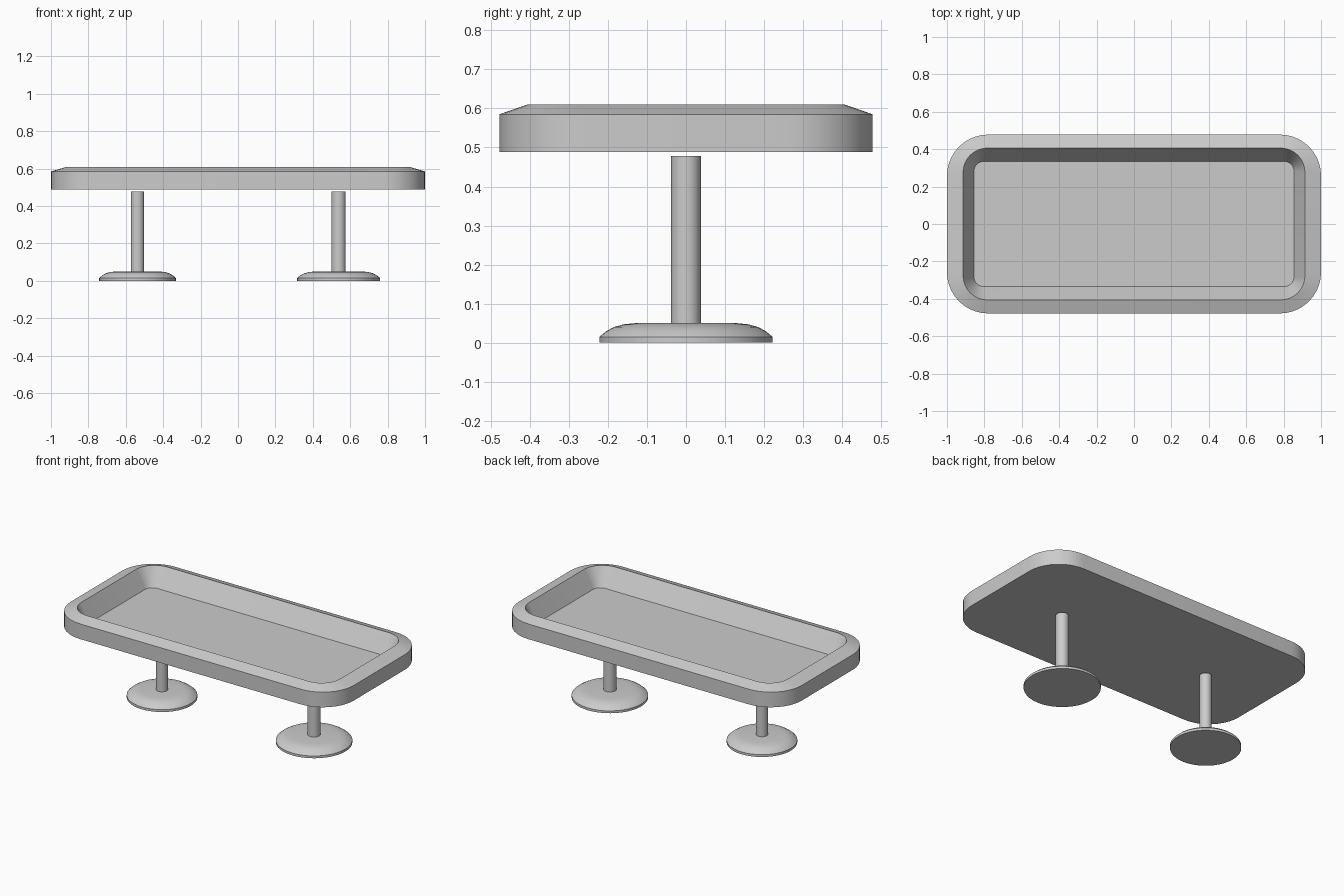
import bpy, bmesh, math

if "Cube" in bpy.data.objects:
    bpy.data.objects.remove(bpy.data.objects["Cube"])


def smooth(obj):
    bpy.ops.object.select_all(action='DESELECT')
    obj.select_set(True)
    bpy.context.view_layer.objects.active = obj
    bpy.ops.object.shade_smooth_by_angle(angle=math.radians(35))


def make_object(name, bm):
    bmesh.ops.recalc_face_normals(bm, faces=bm.faces)
    mesh = bpy.data.meshes.new(name)
    bm.to_mesh(mesh)
    bm.free()
    obj = bpy.data.objects.new(name, mesh)
    bpy.context.collection.objects.link(obj)
    smooth(obj)
    return obj


def loft(name, rings):
    """Join stacked rings of points and cap both ends."""
    bm = bmesh.new()
    loops = [[bm.verts.new(p) for p in ring] for ring in rings]
    n = len(loops[0])
    for a, b in zip(loops, loops[1:]):
        for i in range(n):
            j = (i + 1) % n
            bm.faces.new((a[i], a[j], b[j], b[i]))
    bm.faces.new(loops[0])
    bm.faces.new(loops[-1])
    return make_object(name, bm)


def rounded_rect(hx, hy, r, z, steps=10):
    pts = []
    for k, (sx, sy) in enumerate([(1, 1), (-1, 1), (-1, -1), (1, -1)]):
        for i in range(steps + 1):
            a = math.pi / 2 * (k + i / steps)
            pts.append((sx * (hx - r) + r * math.cos(a),
                        sy * (hy - r) + r * math.sin(a), z))
    return pts


def circle(cx, r, z, n=40):
    return [(cx + r * math.cos(2 * math.pi * i / n),
             r * math.sin(2 * math.pi * i / n), z) for i in range(n)]


# Tray top: outer wall, sloped rim, inner wall, recessed floor
loft("tray_top", [
    rounded_rect(1.0, 0.478, 0.22, 0.488),
    rounded_rect(1.0, 0.478, 0.22, 0.585),
    rounded_rect(0.914, 0.406, 0.13, 0.61),
    rounded_rect(0.855, 0.334, 0.05, 0.495),
])

# Pedestals: rounded disc foot and round post, the left one slightly slimmer
foot = [(0.222, 0.0), (0.222, 0.015), (0.205, 0.029), (0.185, 0.04),
        (0.16, 0.047), (0.13, 0.05)]
for side, cx, s in (("left", -0.537, 0.923), ("right", 0.538, 1.0)):
    loft(side + "_foot", [circle(cx, r * s, z) for r, z in foot])
    loft(side + "_post", [circle(cx, 0.038 * s, z) for z in (0.045, 0.478)])
